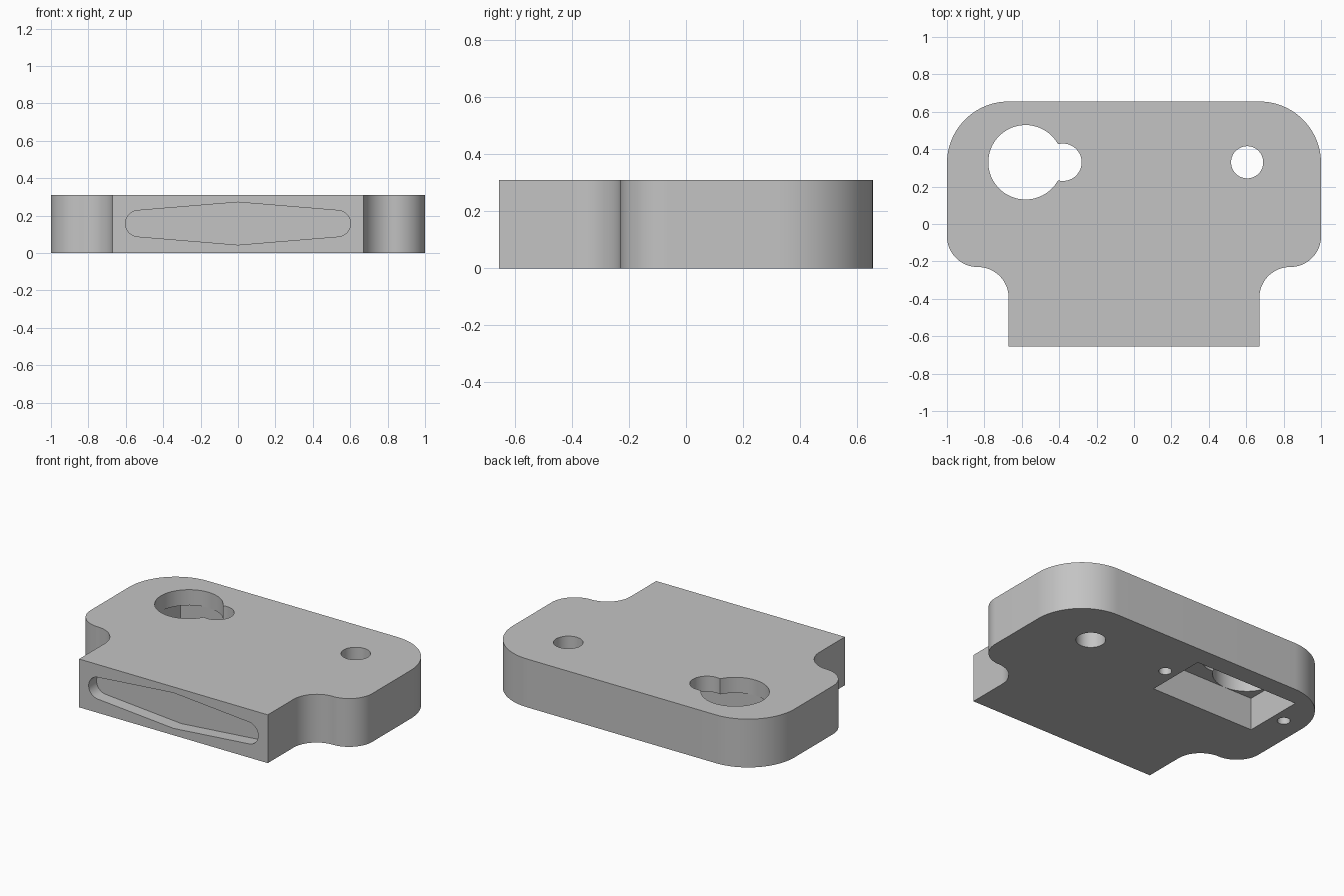
import bpy, bmesh
from math import radians, cos, sin, pi
from mathutils import Vector

cube = bpy.data.objects.get("Cube")
if cube:
    bpy.data.objects.remove(cube, do_unlink=True)

HEIGHT = 0.31
BACK = 0.655
SEG = 24

grey = bpy.data.materials.new("plain grey")
grey.use_nodes = True
GREY = (0.55, 0.55, 0.55, 1)
grey.diffuse_color = GREY
grey.node_tree.nodes["Principled BSDF"].inputs["Base Color"].default_value = GREY


def arc(cx, cy, r, start, end, n=SEG):
    """Points along an arc, angles in degrees."""
    return [(cx + r * cos(radians(start + (end - start) * i / n)),
             cy + r * sin(radians(start + (end - start) * i / n))) for i in range(n + 1)]


def prism(name, points, to_3d, sweep):
    """Extrude a flat outline into a closed solid."""
    bm = bmesh.new()
    face = bm.faces.new([bm.verts.new(to_3d(a, b)) for a, b in points])
    ext = bmesh.ops.extrude_face_region(bm, geom=[face])
    moved = [v for v in ext["geom"] if isinstance(v, bmesh.types.BMVert)]
    bmesh.ops.translate(bm, verts=moved, vec=Vector(sweep))
    bmesh.ops.recalc_face_normals(bm, faces=bm.faces)
    mesh = bpy.data.meshes.new(name)
    bm.to_mesh(mesh)
    bm.free()
    mesh.materials.append(grey)
    obj = bpy.data.objects.new(name, mesh)
    bpy.context.collection.objects.link(obj)
    return obj


def upright(name, points, low, high):
    return prism(name, points, lambda x, y: (x, y, low), (0, 0, high - low))


def round_cutter(name, x, y, r, low, high):
    return upright(name, arc(x, y, r, 0, 360, 64)[:-1], low, high)


# Body: narrow front tongue, S-curved shoulders, large rounded back corners
half = [(0.67, -BACK)]
half += arc(0.835, -0.395, 0.165, 180, 90)
half += arc(0.835, -0.065, 0.165, -90, 0)[1:]
half += arc(0.67, BACK - 0.33, 0.33, 0, 90)
body = upright("body_plate", half + [(-x, y) for x, y in reversed(half)], 0, HEIGHT)

# Underside pocket, with the keyhole opening through its roof
ROW = 0.33
cutters = [
    upright("pocket_cutter", [(-0.78, 0.13), (-0.04, 0.13), (-0.04, 0.53), (-0.78, 0.53)], -0.1, 0.21),
    round_cutter("keyhole_large_cutter", -0.58, ROW, 0.199, 0.1, 0.4),
    round_cutter("keyhole_small_cutter", -0.38, ROW, 0.1, 0.1, 0.4),
    round_cutter("through_hole_cutter", 0.605, ROW, 0.086, -0.1, 0.4),
]

# Blind screw holes either side of the pocket
for side, x in (("left", 0.04), ("right", -0.86)):
    cutters.append(round_cutter(side + "_screw_hole_cutter", x, ROW, 0.038, -0.1, 0.16))

# Shallow tapered recess with rounded ends in the front face
MID = 0.158
recess = [(0, MID - 0.114)] + arc(0.532, MID, 0.07, -84, 84)
recess += [(0, MID + 0.114)] + arc(-0.532, MID, 0.07, 96, 264)
cutters.append(prism("front_recess_cutter", recess,
                     lambda x, z: (x, -BACK - 0.1, z), (0, 0.18, 0)))

# Cut the body
for cutter in cutters:
    cutter.hide_render = True
    mod = body.modifiers.new(cutter.name, 'BOOLEAN')
    mod.operation = 'DIFFERENCE'
    mod.solver = 'EXACT'
    mod.object = cutter

bpy.ops.object.select_all(action='DESELECT')
body.select_set(True)
bpy.context.view_layer.objects.active = body
for mod in list(body.modifiers):
    bpy.ops.object.modifier_apply(modifier=mod.name)
for cutter in cutters:
    bpy.data.objects.remove(cutter, do_unlink=True)

bpy.ops.object.shade_smooth_by_angle(angle=radians(30))
